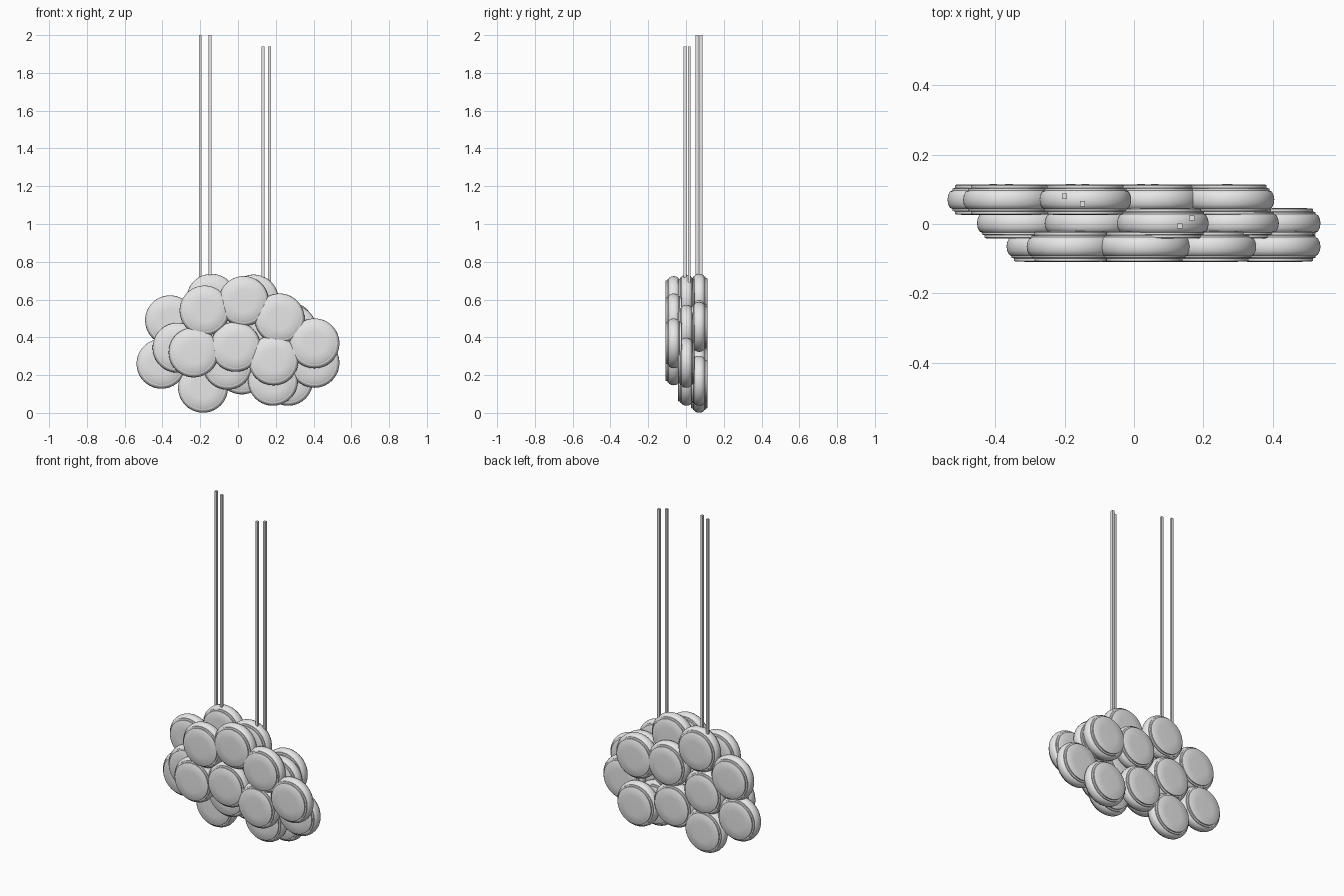
import bpy, bmesh, math
from mathutils import Matrix, Vector

cube = bpy.data.objects.get("Cube")
if cube:
    bpy.data.objects.remove(cube, do_unlink=True)

grey = bpy.data.materials.new("plain_grey")
grey.use_nodes = True
colour = (0.8, 0.8, 0.8, 1)
grey.diffuse_color = colour
grey.node_tree.nodes["Principled BSDF"].inputs["Base Color"].default_value = colour


def add_object(name, mesh, location):
    obj = bpy.data.objects.new(name, mesh)
    obj.location = location
    bpy.context.collection.objects.link(obj)
    return obj


# Disc: a half profile (radius, depth) mirrored and spun about the y axis
half = [(0, .0445), (.06, .0442), (.107, .043), (.11, .041), (.11, .034),
        (.118, .032), (.118, .027), (.125, .023), (.13, .013), (.132, 0)]
profile = half + [(r, -d) for r, d in reversed(half[:-1])]

bm = bmesh.new()
verts = [bm.verts.new((r, d, 0)) for r, d in profile]
edges = [bm.edges.new(pair) for pair in zip(verts, verts[1:])]
bmesh.ops.spin(bm, geom=verts + edges, cent=(0, 0, 0), axis=(0, 1, 0),
               angle=math.tau, steps=64, use_merge=False)
bmesh.ops.remove_doubles(bm, verts=bm.verts, dist=0.0001)
bmesh.ops.recalc_face_normals(bm, faces=bm.faces)
disc_mesh = bpy.data.meshes.new("disc")
bm.to_mesh(disc_mesh)
bm.free()
disc_mesh.materials.append(grey)

# Three staggered layers of discs, centres given as (x, z)
layers = {
    "front_disc": (-.065, [(-.177, .542), (.03, .592), (.22, .50), (.405, .368),
                           (-.235, .32), (-.013, .35), (.188, .278)]),
    "middle_disc": (.002, [(-.32, .345), (-.055, .255), (.185, .17), (.405, .265),
                           (.285, .44), (.083, .60), (-.125, .47), (.09, .40)]),
    "back_disc": (.07, [(-.405, .26), (-.36, .49), (-.14, .604), (-.185, .133),
                        (.265, .17), (.02, .23), (-.18, .36), (.06, .465),
                        (.272, .455)]),
}
discs = []
for name, (y, centres) in layers.items():
    for i, (x, z) in enumerate(centres, 1):
        discs.append(add_object(f"{name}_{i}", disc_mesh, (x, y, z)))

bpy.ops.object.select_all(action='DESELECT')
discs[0].select_set(True)
bpy.context.view_layer.objects.active = discs[0]
# All discs share this mesh, so shading one shades them all
for poly in disc_mesh.polygons:
    poly.use_smooth = True
disc_mesh.set_sharp_from_angle(angle=math.radians(35))


# Square hanging rods, two pairs
def add_rod(name, x, y, top, bottom=.68, width=.015):
    bm = bmesh.new()
    bmesh.ops.create_cube(bm, size=1)
    bmesh.ops.transform(bm, verts=bm.verts,
                        matrix=Matrix.Diagonal(Vector((width, width, top - bottom, 1))))
    mesh = bpy.data.meshes.new(name)
    bm.to_mesh(mesh)
    bm.free()
    mesh.materials.append(grey)
    add_object(name, mesh, (x, y, (top + bottom) / 2))


add_rod("right_rod_outer", -.2, .08, 2.0)
add_rod("right_rod_inner", -.148, .058, 2.0)
add_rod("left_rod_inner", .132, -.006, 1.94)
add_rod("left_rod_outer", .166, .017, 1.94)
